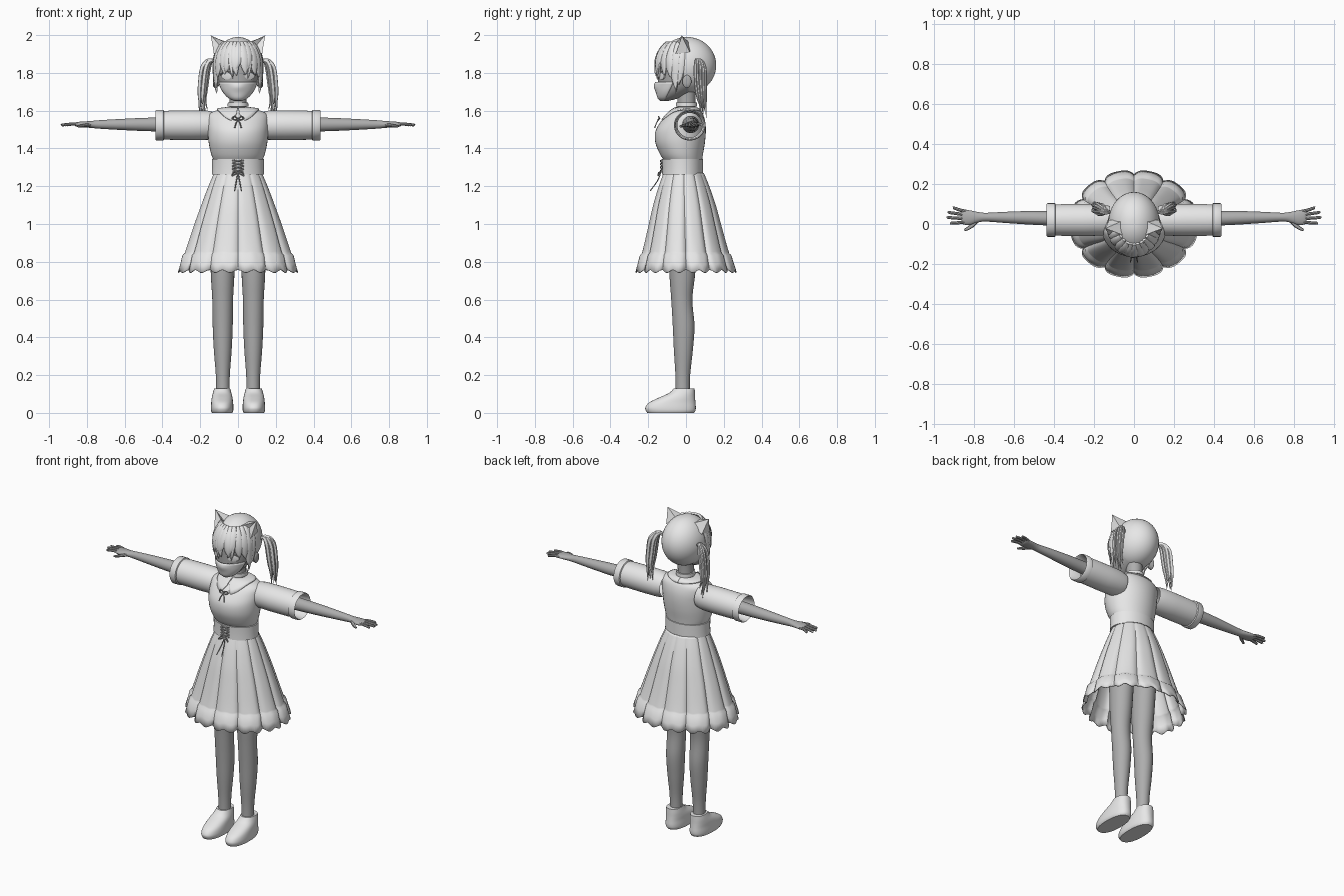
import bpy, bmesh, math, random
from mathutils import Vector
from mathutils.bvhtree import BVHTree

if "Cube" in bpy.data.objects:
    bpy.data.objects.remove(bpy.data.objects["Cube"])

random.seed(4)
TAU = 2 * math.pi


def material(name, v):
    m = bpy.data.materials.new(name)
    m.diffuse_color = (v, v, v, 1)
    m.use_nodes = True
    m.node_tree.nodes["Principled BSDF"].inputs["Base Color"].default_value = m.diffuse_color
    return m


PALE = material("pale grey", 0.8)
SKIN = material("mid grey", 0.42)


def spline(rows, k=5):
    """Catmull-Rom through rows of numbers."""
    rows = [tuple(r) for r in rows]
    p = [rows[0]] + rows + [rows[-1]]
    out = []
    for i in range(1, len(p) - 2):
        for j in range(k):
            t = j / k
            out.append(tuple(0.5 * (2 * b + (c - a) * t + (2 * a - 5 * b + 4 * c - d) * t * t
                                    + (3 * b - a - 3 * c + d) * t ** 3)
                             for a, b, c, d in zip(p[i - 1], p[i], p[i + 1], p[i + 2])))
    return out + [rows[-1]]


def build(name, parts, mat=PALE, mirror=False, caps=True, closed=True, thick=0, keep=None):
    """Skin each part, a list of rings, into one object."""
    bm = bmesh.new()
    for rings in parts:
        vs = [[bm.verts.new(p) for p in r] for r in rings]
        n = len(vs[0])
        for a, b in zip(vs, vs[1:]):
            for i in range(n if closed else n - 1):
                j = (i + 1) % n
                bm.faces.new((a[i], a[j], b[j], b[i]))
        if caps and closed:
            bm.faces.new(vs[0])
            bm.faces.new(vs[-1])
    if keep:
        bad = [f for f in bm.faces if not keep(f.calc_center_median())]
        bmesh.ops.delete(bm, geom=bad, context='FACES')
    bmesh.ops.recalc_face_normals(bm, faces=bm.faces)
    me = bpy.data.meshes.new(name)
    bm.to_mesh(me)
    bm.free()
    me.materials.append(mat)
    ob = bpy.data.objects.new(name, me)
    bpy.context.collection.objects.link(ob)
    if thick:
        m = ob.modifiers.new("thickness", 'SOLIDIFY')
        m.thickness, m.offset = thick, -1
    if mirror:
        ob.modifiers.new("mirror", 'MIRROR')
    return ob


def oval(z, rx, yf, yb, cx=0, n=40, p=2.0):
    """Horizontal ring from front yf to back yb."""
    cy, ry = (yf + yb) / 2, (yb - yf) / 2
    f = lambda v: math.copysign(abs(v) ** (2 / p), v)
    return [(cx + rx * f(math.cos(TAU * i / n)), cy + ry * f(math.sin(TAU * i / n)), z) for i in range(n)]


def side_ring(x, cy, cz, ry, rz, n=28):
    return [(x, cy + ry * math.cos(TAU * i / n), cz + rz * math.sin(TAU * i / n)) for i in range(n)]


def sweep(path, widths, thicks, out=lambda p: Vector((0, -1, 0)), n=8):
    """Rings of an oval strand along a path; out gives its flat side."""
    path = [Vector(p) for p in path]
    rings = []
    for i, p in enumerate(path):
        t = (path[min(i + 1, len(path) - 1)] - path[max(i - 1, 0)]).normalized()
        side = t.cross(out(p)).normalized()
        nrm = side.cross(t)
        rings.append([p + side * widths[i] * math.cos(TAU * k / n) + nrm * thicks[i] * math.sin(TAU * k / n)
                      for k in range(n)])
    return rings


def cord(points, r, out=lambda p: Vector((0.1, -1, 0.15)), k=5):
    path = spline(points, k)
    return sweep(path, [r] * len(path), [r] * len(path), out, 6)


# legs and shoes
leg = spline([(0.1, .036, -.055, .02), (0.2, .037, -.056, .022), (0.33, .047, -.064, .036), (0.46, .053, -.07, .045),
              (0.6, .055, -.078, .034), (0.75, .063, -.088, .05), (1.0, .068, -.09, .07), (1.15, .06, -.08, .07)])
build("legs", [[oval(z, rx, a, b, .08 + .002 * z, 28) for z, rx, a, b in leg]], SKIN, True)
shoe = spline([(0, .054, -.205, .042), (.012, .059, -.213, .05), (.03, .06, -.215, .052), (.055, .058, -.195, .05),
               (.08, .055, -.145, .048), (.105, .049, -.09, .047), (.13, .042, -.064, .046)], 4)
build("shoes", [[oval(z, rx, a, b, .084, 36, 2.3) for z, rx, a, b in shoe]], PALE, True)

# pleated skirt with a stepped hem border
prof = spline([(1.27, .128, .108), (1.2, .158, .135), (1.1, .196, .167), (1.0, .232, .192),
               (.9, .265, .217), (.845, .284, .232)], 4)
prof += [(.835, .295, .243), (.79, .306, .256), (.75, .318, .268)]
rings = []
N = 12 * 14
for z, rx, ry in prof:
    g = (1.27 - z) / .52
    ring = []
    for i in range(N):
        a = TAU * i / N
        w = abs(math.sin(6 * a))
        r = 1 + g * .015 - (.035 + .05 * g) * (1 - w) ** 2.2
        ring.append((rx * r * math.cos(a), ry * r * math.sin(a) - .012 * (1 - g),
                     z + .008 * g ** 6 * math.cos(24 * a)))
    rings.append(ring)
build("skirt", [rings], caps=False, thick=.006)

# bodice and waistband
body = spline([(1.335, .128, -.115, .085), (1.37, .142, -.138, .09), (1.43, .155, -.162, .1), (1.49, .16, -.162, .105),
               (1.54, .162, -.135, .102), (1.58, .155, -.1, .09), (1.603, .11, -.072, .072), (1.612, .055, -.048, .05)])
bodice = build("bodice", [[oval(z, rx, a, b) for z, rx, a, b in body]])
build("waistband", [[oval(z, rx, a, b) for z, rx, a, b in
                     ((1.26, .12, -.105, .08), (1.262, .139, -.127, .09), (1.3, .137, -.126, .09),
                      (1.343, .138, -.128, .09), (1.346, .12, -.11, .08))]])

# round collar draped over the shoulders, notched at front and back
bm = bmesh.new()
bm.from_mesh(bodice.data)
tree = BVHTree.FromBMesh(bm)
M = 48
collar = []
for j in range(6):
    ring = []
    for i in range(M + 1):
        a = math.pi * i / M
        w = min(1, math.sin(a) * 3.2) ** .5 if a < 1 else 1
        u = j / 5 * (.25 + .75 * w)
        x = math.sin(a) * (.05 + .062 * u) + .001
        c = math.cos(a)
        y = -c * (.045 + (.092 if c > 0 else .04) * u)
        hit = tree.ray_cast(Vector((x, y, 2)), Vector((0, 0, -1)))[0]
        ring.append((x, y, (hit.z if hit else 1.54) + .008))
    collar.append(ring)
bm.free()
build("collar", [collar], mirror=True, caps=False, closed=False, thick=.007)

# puffed sleeves with cuffs, open at the end
sl = [(.12, .07, .068), (.16, .078, .077), (.25, .08, .078), (.36, .079, .077), (.392, .077, .075),
      (.395, .084, .081), (.432, .084, .081), (.437, .08, .077), (.43, .074, .072), (.36, .066, .065)]
build("sleeves", [[side_ring(x, .02, 1.523, ry, rz, 36) for x, ry, rz in sl]], mirror=True, caps=False)

# arms, palms and fingers
arm = spline([(.2, .025, .045, .046), (.4, .028, .037, .038), (.52, .031, .034, .034), (.64, .033, .028, .028),
              (.74, .034, .022, .022), (.78, .034, .026, .018), (.82, .032, .036, .016), (.85, .034, .037, .013),
              (.862, .035, .032, .008)])
build("arms", [[side_ring(x, cy, 1.527, ry, rz) for x, cy, ry, rz in arm]], SKIN, True)
fingers = []
for y0, y1, x1 in ((.063, .08, .905), (.045, .057, .928), (.026, .032, .932), (.009, .004, .918)):
    path = spline([(.84, y0, 1.527), (.87, y0 + (y1 - y0) * .4, 1.53), (x1 - .006, y1, 1.525), (x1, y1, 1.524)], 3)
    r = [.0088 - .002 * i / 9 for i in range(9)] + [.002]
    fingers.append(sweep(path, r, r, lambda p: Vector((0, 0, 1))))
path = spline([(.785, .02, 1.525), (.81, -.008, 1.522), (.838, -.026, 1.518), (.848, -.03, 1.517)], 3)
fingers.append(sweep(path, [.013 - .0009 * i for i in range(10)], [.011 - .0007 * i for i in range(10)],
                     lambda p: Vector((0, 0, 1))))
build("fingers", fingers, SKIN, True)

# neck and choker
build("neck", [[oval(z, r, -r, r + .004, 0, 28) for z, r in ((1.58, .05), (1.62, .045), (1.7, .046), (1.74, .05))]], SKIN)
build("choker", [[oval(z, r, -r + .002, r + .004, 0, 32) for z, r in
                  ((1.622, .046), (1.622, .055), (1.643, .054), (1.643, .046))]], caps=False)

# face, ears and mask
face = spline([(1.652, -.11, .018, .018), (1.668, -.088, .05, .055), (1.7, -.06, .08, .09), (1.74, -.035, .1, .114),
               (1.79, -.02, .113, .13), (1.85, -.01, .119, .138), (1.92, -.005, .095, .115)], 4)
build("face", [[oval(z, rx, cy - ry, cy + ry) for z, cy, rx, ry in face]], SKIN)
mask = []
for z, cy, rx, ry in face:
    if z < 1.756:
        ring = []
        for i in range(25):
            a = math.radians(-72 + 6 * i)
            bump = .008 + .013 * math.exp(-((z - 1.73) / .025) ** 2 - (a / .5) ** 2)
            ring.append(((rx + .006) * math.sin(a), cy - (ry + bump) * math.cos(a), z))
        mask.append(ring)
build("mask", [mask], caps=False, closed=False, thick=.004)
build("mask_straps", [cord([(.09, -.08, 1.745), (.113, -.04, 1.765), (.125, 0, 1.775)], .003,
                           lambda p: Vector((1, 0, .2)))], mirror=True)
build("ears", [[side_ring(x, .005, 1.755, .024 * s, .034 * s, 16) for x, s in
                ((.1, .7), (.115, .9), (.126, 1), (.131, .8), (.132, .3))]], SKIN, True)

# eyes as thin plates with lash arcs
eye = [[(.062 + .027 * s * math.cos(TAU * i / 24),
         -.151 + y + 1.4 * (.062 + .027 * s * math.cos(TAU * i / 24) - .03) ** 1 * .45,
         1.784 + .02 * s * math.sin(TAU * i / 24)) for i in range(24)] for y, s in ((.004, 1), (-.002, 1), (-.004, .6))]
build("eyes", [eye], PALE, True)
build("eyelashes", [cord([(.032, -.152, 1.79), (.048, -.146, 1.806), (.07, -.132, 1.806), (.093, -.113, 1.79)], .004)],
      SKIN, True)

# hair cap, open over the face
CZ = 1.84
cap = []
for i in range(1, 24):
    e = math.pi * (i / 24 - .5)
    r = math.cos(e)
    cap.append(oval(CZ + .15 * math.sin(e), .128 * r, .005 - .155 * r, .005 + .155 * r, 0, 48))
build("hair_cap", [cap], thick=.014, keep=lambda c: c.y > -.02 or c.z > 1.9)


# fringe and side locks lying on the cap
def lock(deg, z_end, width, curl=0):
    path = []
    for i in range(13):
        u = i / 12
        z = 1.962 + (z_end - 1.962) * u
        a = math.radians(deg + curl * u * u)
        r = math.sqrt(max(0, 1 - ((z - CZ) / .157) ** 2)) if z > CZ else 1 - .8 * (CZ - z) ** 1.3
        path.append((.13 * r * math.sin(a), .002 - .163 * r * math.cos(a), z))
    w = [width * (1 - abs(2 * i / 12 - .9) ** 3 * .78) if i < 12 else .001 for i in range(13)]
    return sweep(path, w, [.0075 if i < 12 else .001 for i in range(13)],
                 lambda p: Vector((p.x, p.y, max(0, p.z - CZ))), 8)


build("fringe", [lock(d, z, w, c) for d, z, w, c in
                 ((-52, 1.775, .024, -6), (-38, 1.79, .024, 5), (-24, 1.8, .024, -6), (-11, 1.785, .022, 8),
                  (1, 1.81, .022, -7), (13, 1.79, .024, 6), (26, 1.805, .024, -7), (39, 1.785, .024, 6),
                  (53, 1.775, .024, 6), (-20, 1.77, .012, 8), (32, 1.77, .012, -8))])
build("side_locks", [lock(66, 1.715, .024, 2), lock(80, 1.735, .022, -5), lock(74, 1.69, .013, -6)], mirror=True)

# pigtails made from loose strands
tails = []
for i in range(11):
    a = TAU * i / 11
    dx, dy = .02 * math.cos(a), .027 * math.sin(a)
    if i % 3 == 0:
        dx, dy = dx * .4, dy * .4
    end = random.uniform(1.555, 1.65)
    path = spline([(.112, .055, 1.85), (.145 + dx * .4, .065 + dy * .4, 1.868), (.172 + dx, .075 + dy, 1.83),
                   (.185 + dx, .078 + dy, 1.74), (.19 + dx * .8, .085 + dy * .8, 1.66),
                   (.185 + dx + random.uniform(-.01, .01), .092 + dy * .6, end)], 4)
    n = len(path)
    w = [.011 * min(1, .5 + 2 * k / n, 3.2 * (1 - k / (n - 1)) + .06) for k in range(n)]
    tails.append(sweep(path, w, [v * .75 for v in w], lambda p: Vector((.3, .1, .1)) + Vector((0, -1, 0))))
build("pigtails", tails, PALE, True)

# pointed animal ears with a hollow front
tip = Vector((.145, -.022, 1.998))
base = [Vector(v) for v in ((.045, -.06, 1.955), (.128, -.055, 1.9), (.125, .02, 1.91), (.05, .02, 1.96))]
mid = Vector((.093, -.025, 1.935))
ear = [[b.lerp(tip, t) + (mid - b) * (.12 * t * (1 - t)) for b in base] for t in (0, .3, .6, .85, .985)]
for r, t in zip(ear, (0, .3, .6, .85, .985)):
    hollow = (r[0] + r[1]) / 2 + Vector((-.004, .024 * (1 - t), 0))
    r.insert(1, hollow)
build("animal_ears", [ear], PALE, True)

# neck bow and waist lacing
build("neck_bow", [cord([(0, -.139, 1.556), (.018, -.146, 1.57), (.03, -.143, 1.56), (.016, -.149, 1.552), (0, -.144, 1.555)], .0035),
                   cord([(0, -.143, 1.555), (.01, -.156, 1.535), (.018, -.166, 1.508)], .003)], SKIN, True)
laces = []
for i in range(4):
    z = 1.275 + .017 * i
    laces += [cord([(-.03, -.128, z), (0, -.136, z + .007), (.03, -.128, z + .014)], .0032),
              cord([(.03, -.128, z), (0, -.134, z + .007), (-.03, -.128, z + .014)], .0032)]
for s in (1, -1):
    laces += [cord([(0, -.134, 1.275), (.022 * s, -.145, 1.272), (.032 * s, -.148, 1.255), (0, -.138, 1.272)], .003),
              cord([(0, -.134, 1.272), (.008 * s, -.15, 1.23), (.018 * s, -.19, 1.175)], .003)]
build("waist_laces", laces, SKIN)

# smooth shading with sharp creases kept
for ob in bpy.context.scene.objects:
    ob.select_set(True)
    bpy.context.view_layer.objects.active = ob
bpy.ops.object.shade_smooth_by_angle(angle=math.radians(42))
